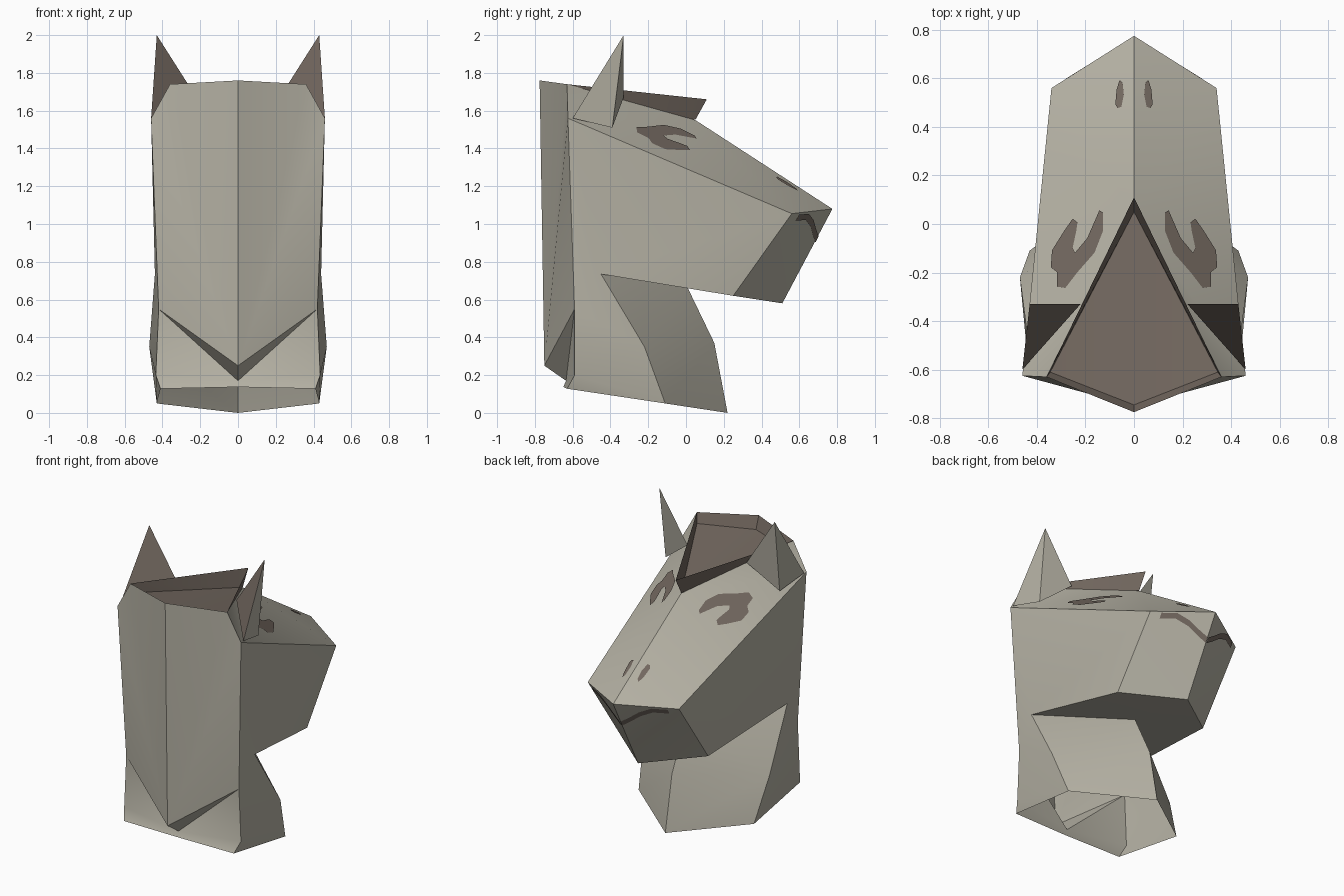
import bpy, bmesh
from mathutils import Vector
from mathutils.bvhtree import BVHTree

if "Cube" in bpy.data.objects:
    bpy.data.objects.remove(bpy.data.objects["Cube"])

def material(name, rgb):
    m = bpy.data.materials.new(name)
    m.diffuse_color = (*rgb, 1)
    m.use_nodes = True
    m.node_tree.nodes["Principled BSDF"].inputs["Base Color"].default_value = m.diffuse_color
    return m

GREY = material("warm_grey", (0.46, 0.44, 0.37))
BROWN = material("dull_brown", (0.17, 0.138, 0.115))

def build(name, pts, groups, mirror=True, smooth=True):
    """pts: name -> half-model point; groups: list of (material, 'a b c' faces)."""
    bm = bmesh.new()
    mats = [g[0] for g in groups]
    for side in ((1, -1) if mirror else (1,)):
        vs = {k: bm.verts.new((p[0] * side, p[1], p[2])) for k, p in pts.items()}
        for i, (_, faces) in enumerate(groups):
            for f in faces:
                order = f.split()[::side]
                bm.faces.new([vs[k] for k in order]).material_index = i
    bmesh.ops.remove_doubles(bm, verts=bm.verts, dist=0.0005)
    bmesh.ops.recalc_face_normals(bm, faces=bm.faces)
    me = bpy.data.meshes.new(name)
    bm.to_mesh(me)
    bm.free()
    for m in mats:
        me.materials.append(m)
    ob = bpy.data.objects.new(name, me)
    bpy.context.collection.objects.link(ob)
    if smooth:
        bpy.ops.object.select_all(action='DESELECT')
        ob.select_set(True)
        bpy.context.view_layer.objects.active = ob
        bpy.ops.object.shade_smooth_by_angle(angle=0.52)
    return ob

# head and neck, open underneath
P = dict(
    brow=(0, .05, 1.55), nose=(0, .775, 1.08), jaw=(0, .51, .58), throat=(0, .01, .66),
    muzzle=(.34, .56, 1.055), jawside=(.34, .25, .62), cheek=(.44, -.45, .735),
    crown=(.36, -.63, 1.74), crest=(0, -.775, 1.76), temple=(.46, -.625, 1.56),
    neckside=(.47, -.22, .35), neckfront=(0, .15, .37),
    basefront=(0, .22, 0), baseside=(.43, -.11, .05), baseback=(.41, -.63, .128),
    basemid=(0, -.65, .137), heel=(.435, -.59, .2),
    nape=(.42, -.59, .55), ridge=(0, -.75, .25), under=(0, -.635, .17))
head = build("head_and_neck", P, [(GREY, [
    "brow temple muzzle", "brow muzzle nose", "brow crown temple",
    "nose muzzle jaw", "muzzle jawside jaw",
    "temple nape cheek", "temple cheek muzzle", "cheek jawside muzzle",
    "jaw jawside throat", "jawside cheek throat",
    "throat cheek neckside", "throat neckside neckfront",
    "neckfront neckside baseside basefront",
    "cheek nape neckside", "nape heel neckside",
    "heel baseside neckside", "heel baseback baseside",
    "heel under basemid baseback", "nape under heel",
    "crest ridge crown", "crown ridge temple", "temple ridge nape", "ridge under nape"])])

# hollow crown with overhanging forelock
build("forelock", dict(
    tip=(0, .11, 1.66), brow=(0, .05, 1.552), crown=P["crown"], crest=P["crest"],
    floor=(.345, -.61, 1.675), rear=(0, -.745, 1.675)),
    [(BROWN, ["tip brow crown", "brow floor rear", "brow crown floor", "crown crest rear floor"])])

# ears with brown inner face
E = dict(tip=(.43, -.33, 2), inner=(.22, -.33, 1.67), outer=(.46, -.6, 1.56), front=(.425, -.39, 1.51))
build("ears", E, [(GREY, ["tip outer front", "tip front inner", "inner front outer"]),
                  (BROWN, ["tip inner outer"])], smooth=False)

# painted marks projected on the head
tree = BVHTree.FromPolygons([v.co for v in head.data.vertices],
                            [p.vertices for p in head.data.polygons])

def mark(name, outline, origin, direction):
    """Thin plate: 2D outline cast onto the head along direction."""
    pts, d = {}, Vector(direction)
    for i, uv in enumerate(outline):
        loc, n, _, _ = tree.ray_cast(Vector(origin(*uv)), d)
        pts[str(i)] = loc + n * (-.005 if n.dot(d) > 0 else .005)
    return pts

def from_top(x, y):
    return (x, y, 3)

def from_muzzle(x, z):
    return (x, 3, z)

eye = [(.125, .045), (.14, .055), (.155, .02), (.19, -.06), (.24, -.12), (.25, -.1),
       (.235, -.03), (.23, .005), (.25, .02), (.285, -.03), (.335, -.11), (.34, -.18),
       (.315, -.2), (.315, -.26), (.28, -.265), (.23, -.2), (.16, -.12), (.125, -.03)]
nostril = [(.045, .58), (.058, .59), (.07, .55), (.075, .49), (.065, .475), (.05, .48), (.04, .53)]
for name, outline in (("eyes", eye), ("nostrils", nostril)):
    pts = mark(name, outline, from_top, (0, 0, -1))
    build(name, pts, [(BROWN, [" ".join(pts)])], smooth=False)

# mouth stripe
line = [(.001, .92), (.06, .96), (.12, 1.005), (.195, 1.04), (.28, 1.035)]
strip = [(x, z + s * .016) for x, z in line for s in (1, -1)]
pts = mark("mouth", strip, from_muzzle, (0, -1, 0))
build("mouth", pts, [(BROWN, [f"{i} {i+1} {i+3} {i+2}" for i in range(0, 8, 2)])], smooth=False)
